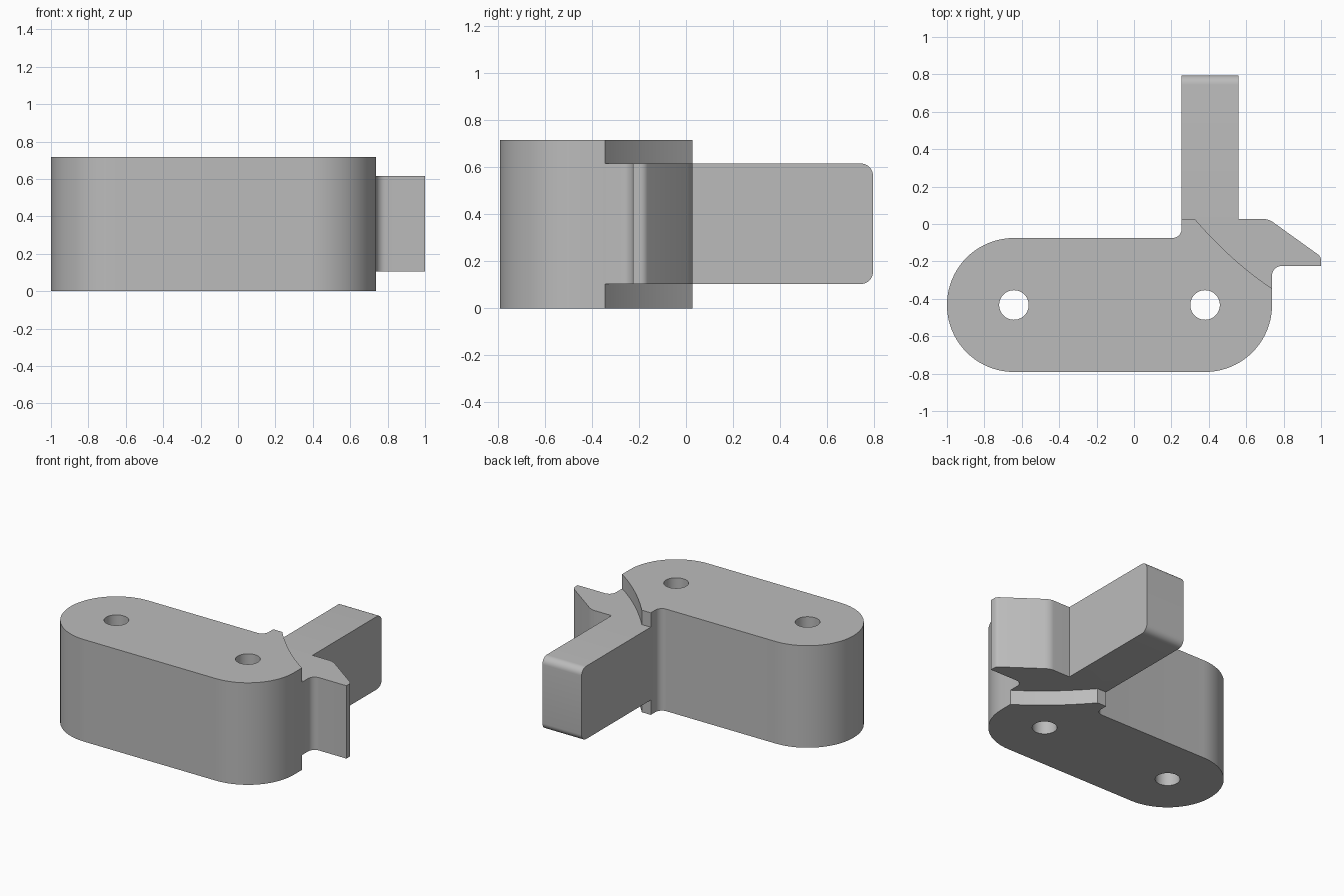
import bpy, bmesh
from math import sin, cos, radians

cube = bpy.data.objects.get("Cube")
if cube:
    bpy.data.objects.remove(cube, do_unlink=True)

grey = bpy.data.materials.new("plain grey")
grey.use_nodes = True
grey.diffuse_color = (0.5, 0.5, 0.5, 1)
grey.node_tree.nodes["Principled BSDF"].inputs["Base Color"].default_value = (0.5, 0.5, 0.5, 1)


def arc(cx, cy, r, start, end, steps):
    """Points along a circular arc, angles in degrees."""
    angles = [radians(start + (end - start) * i / steps) for i in range(steps + 1)]
    return [(cx + r * cos(a), cy + r * sin(a)) for a in angles]


def bend(a, mid, b, steps):
    """Points along a quadratic curve from a to b."""
    pts = []
    for i in range(steps + 1):
        t = i / steps
        pts.append(tuple((1 - t) ** 2 * p + 2 * t * (1 - t) * m + t * t * q
                         for p, m, q in zip(a, mid, b)))
    return pts


def prism(name, outline, z0, z1, round_y=None):
    """Extrude a plan outline; optionally round the end edges beyond round_y."""
    bm = bmesh.new()
    face = bm.faces.new([bm.verts.new((x, y, z0)) for x, y in outline])
    top = bmesh.ops.extrude_face_region(bm, geom=[face])["geom"]
    bmesh.ops.translate(bm, vec=(0, 0, z1 - z0),
                        verts=[g for g in top if isinstance(g, bmesh.types.BMVert)])
    bmesh.ops.recalc_face_normals(bm, faces=bm.faces)
    if round_y is not None:
        ends = [e for e in bm.edges
                if all(v.co.y > round_y for v in e.verts)
                and abs(e.verts[0].co.z - e.verts[1].co.z) < 0.001]
        bmesh.ops.bevel(bm, geom=ends, offset=0.05, segments=8,
                        profile=0.5, affect='EDGES')
    mesh = bpy.data.meshes.new(name)
    bm.to_mesh(mesh)
    bm.free()
    mesh.materials.append(grey)
    obj = bpy.data.objects.new(name, mesh)
    bpy.context.collection.objects.link(obj)
    return obj


def combine(target, tool, operation):
    """Apply a boolean and discard the tool."""
    bpy.context.view_layer.objects.active = target
    mod = target.modifiers.new(operation.lower(), 'BOOLEAN')
    mod.operation = operation
    mod.solver = 'EXACT'
    mod.object = tool
    bpy.ops.object.modifier_apply(modifier=mod.name)
    bpy.data.objects.remove(tool, do_unlink=True)


HEIGHT = 0.717
LEFT, RIGHT, MID, R = -0.642, 0.38, -0.433, 0.358
EDGE = RIGHT + R

# Rounded body with a shoulder cut back by a shallow curve
body_outline = (
    arc(LEFT, MID, R, 90, 270, 40)
    + arc(RIGHT, MID, R, 270, 360, 20)
    + bend((EDGE, -0.345), (0.52, -0.2), (0.325, 0.027), 12)
    + [(0.255, 0.027)]
    + arc(0.205, -0.025, 0.05, 0, -90, 8)
)
body = prism("body", body_outline, 0, HEIGHT)

# Arm with a pointed side hook, rooted inside the body
arm_outline = (
    [(0.255, 0.027), (0.32, -0.12), (0.42, -0.24), (0.6, -0.33), (EDGE, -0.345)]
    + arc(EDGE + 0.05, -0.275, 0.05, 180, 90, 8)
    + [(1.0, -0.225)]
    + bend((1.0, -0.195), (1.0, -0.176), (0.985, -0.164), 5)
    + bend((0.75, 0.005), (0.72, 0.027), (0.69, 0.027), 8)
    + [(0.56, 0.027), (0.56, 0.795), (0.255, 0.795)]
)
arm = prism("hooked_arm", arm_outline, 0.104, 0.616, round_y=0.79)
combine(body, arm, 'UNION')

# Two through holes
for x in (LEFT, RIGHT):
    hole = prism("hole_cutter", arc(x, MID, 0.079, 0, 352.5, 47), -0.1, HEIGHT + 0.1)
    hole.hide_render = True
    combine(body, hole, 'DIFFERENCE')

body.name = "link_body_with_hooked_arm"
bpy.ops.object.select_all(action='DESELECT')
body.select_set(True)
bpy.context.view_layer.objects.active = body
bpy.ops.object.shade_smooth_by_angle(angle=radians(30))
